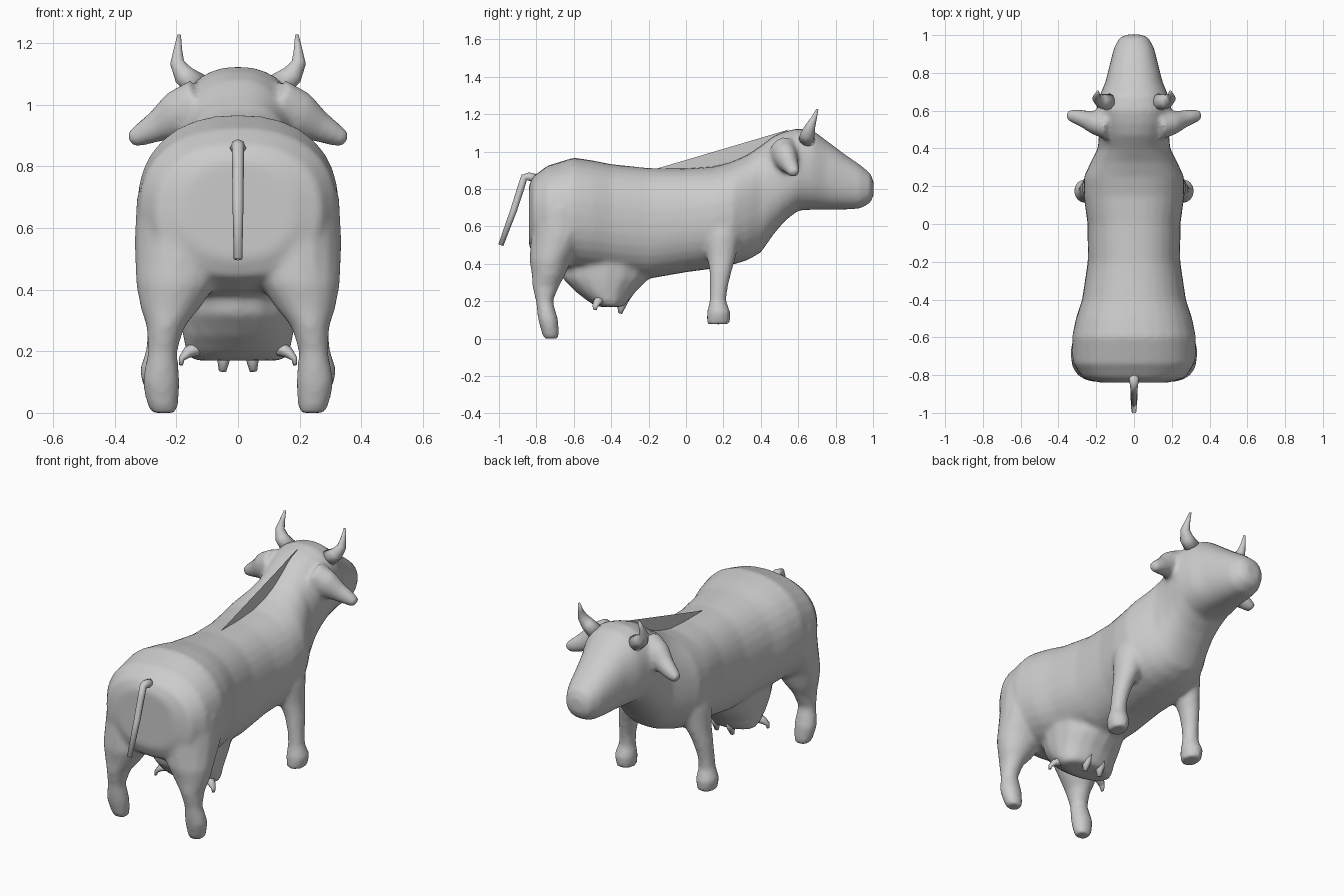
import bpy, bmesh, math
from mathutils import Vector


def loft(bm, rings):
    """Skin closed rings of points and cap both ends."""
    rows = [[bm.verts.new(p) for p in r] for r in rings]
    n = len(rows[0])
    faces = []
    for a, b in zip(rows, rows[1:]):
        for i in range(n):
            j = (i + 1) % n
            faces.append(bm.faces.new((a[i], a[j], b[j], b[i])))
    faces += [bm.faces.new(rows[0]), bm.faces.new(rows[-1])]
    bmesh.ops.recalc_face_normals(bm, faces=faces)


def oval(c, u, v, ru, rv, n=16, e=2.0):
    """Superellipse ring around c in the plane u, v."""
    pts = []
    for i in range(n):
        t = 2 * math.pi * i / n
        a, b = math.cos(t), math.sin(t)
        pts.append(Vector(c) + u * ru * math.copysign(abs(a) ** (2 / e), a)
                   + v * rv * math.copysign(abs(b) ** (2 / e), b))
    return pts


X, Y, Z = Vector((1, 0, 0)), Vector((0, 1, 0)), Vector((0, 0, 1))


def column(bm, secs, side=1):
    """Vertical limb from (z, x, y, rx, ry) sections."""
    loft(bm, [oval((side * x, y, z), X, Y, rx, ry) for z, x, y, rx, ry in secs])


def tube(bm, secs, side=1, n=10):
    """Tube along a path of (x, y, z, radius_y, radius_other)."""
    pts = [Vector((side * s[0], s[1], s[2])) for s in secs]
    rings = []
    for i, s in enumerate(secs):
        d = (pts[min(i + 1, len(pts) - 1)] - pts[max(i - 1, 0)]).normalized()
        u = (Y - d * d.dot(Y)).normalized()
        rings.append(oval(pts[i], u, d.cross(u), s[3], s[4], n))
    loft(bm, rings)


def finish(bm, name, smooth=True):
    me = bpy.data.meshes.new(name)
    bm.to_mesh(me)
    bm.free()
    ob = bpy.data.objects.new(name, me)
    bpy.context.collection.objects.link(ob)
    if smooth:
        for p in me.polygons:
            p.use_smooth = True
    return ob


# trunk, neck and head: (y, top, bottom, half width)
trunk = [(-.84, .82, .50, .18), (-.815, .87, .44, .27), (-.74, .925, .40, .32),
         (-.6, .968, .36, .328), (-.5, .953, .35, .308), (-.4, .933, .34, .275),
         (-.2, .912, .32, .245), (0, .91, .355, .246), (.15, .92, .375, .267),
         (.25, .947, .395, .265), (.33, .983, .42, .228), (.4, 1.03, .46, .192),
         (.47, 1.083, .56, .186), (.53, 1.108, .63, .192), (.6, 1.125, .685, .2),
         (.68, 1.112, .69, .182), (.75, 1.06, .69, .152), (.85, .985, .69, .127),
         (.93, .93, .695, .107), (.985, .885, .725, .078), (1.003, .84, .765, .04)]
hind = [(0, .24, -.72, .043, .04), (.03, .245, -.725, .052, .047),
        (.1, .25, -.737, .062, .054), (.2, .245, -.757, .048, .046),
        (.28, .235, -.75, .062, .072), (.34, .22, -.735, .097, .09),
        (.42, .20, -.725, .132, .112), (.55, .19, -.68, .147, .15),
        (.7, .18, -.67, .15, .15), (.8, .16, -.67, .12, .12)]
fore = [(.077, .257, .172, .05, .062), (.14, .26, .175, .06, .064),
        (.2, .255, .17, .045, .045), (.27, .25, .175, .044, .048),
        (.36, .235, .185, .053, .06), (.44, .21, .19, .068, .078),
        (.55, .19, .19, .085, .1), (.68, .17, .2, .08, .1)]
ear = [(.12, .52, 1.0, .08, .09), (.2, .535, .965, .065, .08), (.26, .555, .93, .048, .053),
       (.31, .57, .905, .04, .04), (.352, .577, .885, .028, .026)]
udder = [(.42, 0, -.42, .2, .26), (.32, 0, -.43, .19, .23), (.25, 0, -.43, .18, .16),
         (.2, 0, -.415, .17, .11), (.17, 0, -.40, .15, .075)]

bm = bmesh.new()
loft(bm, [oval((0, y, (t + b) / 2), X, Z, w, (t - b) / 2, 32, 2.3) for y, t, b, w in trunk])
column(bm, udder)
for s in (1, -1):
    column(bm, hind, s)
    column(bm, fore, s)
    tube(bm, ear, s, 12)
body = finish(bm, "body")
# fuse the overlapping volumes into one smooth hide
m = body.modifiers.new("fuse", 'REMESH')
m.mode = 'VOXEL'
m.voxel_size = .013
m.use_smooth_shade = True
m = body.modifiers.new("soften", 'SMOOTH')
m.factor = .5
m.iterations = 8

# horns
bm = bmesh.new()
for s in (1, -1):
    tube(bm, [(.13, .645, 1.06, .045, .045), (.175, .65, 1.095, .038, .036),
              (.197, .665, 1.135, .027, .024), (.195, .685, 1.18, .015, .014),
              (.191, .702, 1.226, .006, .006)], s)
finish(bm, "horns")

# teats
bm = bmesh.new()
for s in (1, -1):
    tube(bm, [(.11, -.45, .22, .035, .03), (.165, -.475, .195, .022, .018),
              (.183, -.485, .175, .015, .01), (.185, -.487, .155, .01, .006)], s, 8)
    tube(bm, [(.045, -.34, .22, .04, .035), (.047, -.345, .17, .022, .02),
              (.05, -.352, .135, .01, .012)], s, 8)
finish(bm, "teats")

# tail, drawn as a hooked path in the x = 0 plane
bm = bmesh.new()
rings = []
for y, z, a, r in [(-.80, .85, 0, .03), (-.835, .865, 10, .024), (-.865, .862, 45, .02),
                   (-.885, .80, 72, .019), (-.92, .69, 70, .018), (-.99, .50, 68, .014)]:
    nrm = Vector((0, math.sin(math.radians(a)), -math.cos(math.radians(a))))
    rings.append(oval((0, y, z), X, nrm, r, r, 8))
loft(bm, rings)
finish(bm, "tail")

# thin web of skin spanning the dip between back and poll
bm = bmesh.new()
bm.faces.new([bm.verts.new((0, y, z)) for y, z in
              [(-.16, .908), (.55, 1.118), (.4, 1.02), (.28, .95), (.1, .91)]])
finish(bm, "neck_web", False)
